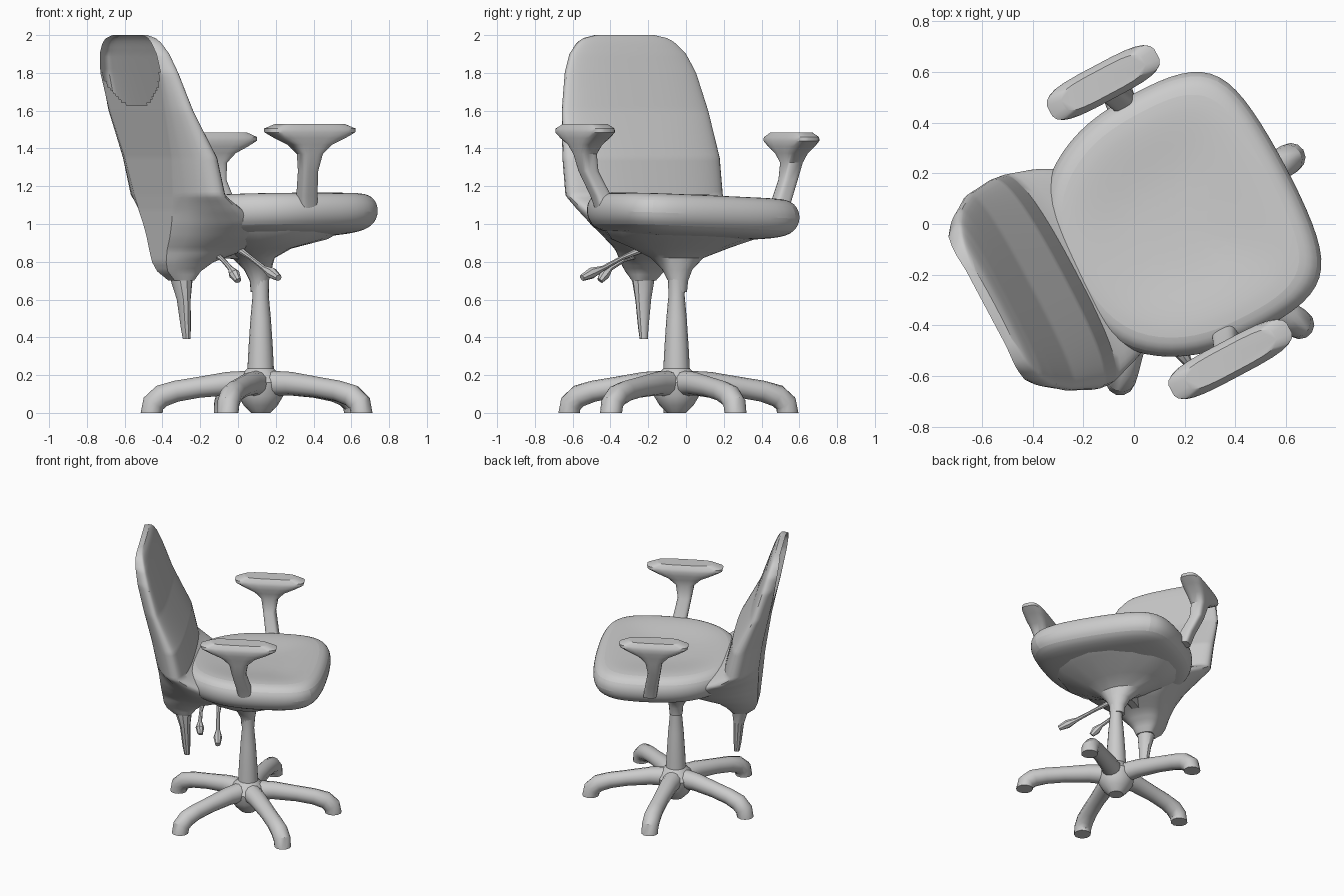
import bpy, bmesh, math
from mathutils import Vector

if "Cube" in bpy.data.objects:
    bpy.data.objects.remove(bpy.data.objects["Cube"])

TURN = math.radians(28)          # the chair is turned about z
CU, SU = math.cos(TURN), math.sin(TURN)


def P(u, v, z):
    """Chair space (u forward, v to its left) to world space."""
    return Vector((CU * u - SU * v, SU * u + CU * v, z))


def finish(name, bm, subsurf=0):
    bmesh.ops.recalc_face_normals(bm, faces=bm.faces)
    me = bpy.data.meshes.new(name)
    bm.to_mesh(me)
    bm.free()
    ob = bpy.data.objects.new(name, me)
    bpy.context.collection.objects.link(ob)
    if subsurf:
        m = ob.modifiers.new("Subdivision", 'SUBSURF')
        m.levels = m.render_levels = subsurf
    bpy.ops.object.select_all(action='DESELECT')
    ob.select_set(True)
    bpy.context.view_layer.objects.active = ob
    bpy.ops.object.shade_smooth_by_angle(angle=math.radians(35))
    return ob


def loft(name, rings, skip=None, subsurf=0):
    """Skin closed rings of points; skip(ring index, point index) leaves a gap."""
    bm = bmesh.new()
    vs = [[bm.verts.new(p) for p in r] for r in rings]
    n = len(rings[0])
    for i in range(len(vs) - 1):
        for j in range(n):
            k = (j + 1) % n
            if not (skip and skip(i, j)):
                bm.faces.new((vs[i][j], vs[i][k], vs[i + 1][k], vs[i + 1][j]))
    bm.faces.new(vs[0][::-1])
    bm.faces.new(vs[-1])
    return finish(name, bm, subsurf)


def ring(u, v, z, a, b, n=16, power=2.0):
    """Superellipse in chair space."""
    pts = []
    for i in range(n):
        t = 2 * math.pi * (i + .5) / n
        c, s = math.cos(t), math.sin(t)
        pts.append(P(u + a * math.copysign(abs(c) ** (2 / power), c),
                     v + b * math.copysign(abs(s) ** (2 / power), s), z))
    return pts


def tube(name, path, radii, n=10, flat_end=False):
    """Round tube along a world-space path."""
    path = [Vector(p) for p in path]
    ref = Vector((0, 0, 1)).cross(path[-1] - path[0]).normalized()
    rings = []
    for i, p in enumerate(path):
        d = (path[min(i + 1, len(path) - 1)] - path[max(i - 1, 0)]).normalized()
        if flat_end and i == len(path) - 1:
            d = Vector((0, 0, -1))
        up = d.cross(ref).normalized()
        rings.append([p + radii[i] * (math.cos(t) * ref + math.sin(t) * up)
                      for t in (2 * math.pi * k / n for k in range(n))])
    return loft(name, rings)


def resample(rows, steps):
    """Evenly spaced rows, interpolated on the first column."""
    out = []
    z0, z1 = rows[0][0], rows[-1][0]
    for s in range(steps + 1):
        z = z0 + (z1 - z0) * s / steps
        for a, b in zip(rows, rows[1:]):
            if a[0] <= z <= b[0] + 1e-6:
                f = (z - a[0]) / (b[0] - a[0])
                out.append([x + (y - x) * f for x, y in zip(a, b)])
                break
    return out


# Seat cushion
half = [(.645, 0), (.635, .27), (.59, .45), (.46, .53), (.25, .54),
        (.03, .53), (-.17, .45), (-.33, .29), (-.37, 0)]
outline = half + [(u, -w) for u, w in half[-2:0:-1]]
layers = [(.3, .92), (.8, .935), (.95, .975), (1, 1.045), (.97, 1.115),
          (.87, 1.155), (.6, 1.145), (.3, 1.125)]
loft("seat", [[P(.12 + (u - .12) * s, -.075 + w * s, z - .04 * w * s)
               for u, w in outline] for s, z in layers], subsurf=2)

# Tapering pan below the seat
loft("seat_pan", [ring(u, v, z, a, b) for u, v, z, a, b in (
    (.08, -.09, .64, .045, .048), (.08, -.09, .70, .05, .055),
    (.07, -.09, .76, .07, .085), (.05, -.08, .82, .10, .15),
    (.05, -.06, .87, .19, .27), (.10, -.07, .92, .34, .40),
    (.12, -.07, .97, .42, .44))])

# Backrest shell: z, rear u, front u, rear half width, full half width, centre v
rows = resample([
    (.70, -.43, -.31, .035, .06, -.06), (.75, -.48, -.27, .06, .09, -.05),
    (.80, -.50, -.20, .08, .13, -.05), (.86, -.505, -.03, .10, .20, -.05),
    (.93, -.51, .05, .13, .30, -.06), (1.0, -.515, 0, .16, .38, -.06),
    (1.07, -.52, -.14, .19, .43, -.05), (1.15, -.53, -.29, .22, .465, -.05),
    (1.35, -.56, -.34, .27, .465, -.045), (1.6, -.615, -.475, .32, .435, -.025),
    (1.8, -.655, -.545, .34, .39, -.02), (1.9, -.67, -.58, .32, .345, -.02),
    (1.96, -.677, -.605, .275, .29, -.02), (1.985, -.677, -.62, .235, .245, -.02),
    (2.0, -.672, -.635, .17, .175, -.02)], 80)
NR, NS, NF = 28, 5, 24           # points on the rear wall, each side, the front


def back_ring(z, r, f, w, h, c):
    """Flat rear wall, flared sides and a rounded front."""
    side = r + .62 * (f - r)
    pts = [P(r, c + w - 2 * w * j / NR, z) for j in range(NR)]
    flare = [(r + (side - r) * k / NS, w + (h - w) * math.sin(k / NS * math.pi / 2) ** .9)
             for k in range(NS)]
    pts += [P(u, c - x, z) for u, x in flare]
    for j in range(NF + 1):
        t = math.pi * j / NF - math.pi / 2
        s = math.sin(t)
        pts.append(P(side + (f - side) * max(math.cos(t), 0) ** .7,
                     c + h * math.copysign(abs(s) ** .8, s), z))
    return pts + [P(u, c + x, z) for u, x in flare[:0:-1]]


def rear_hole(i, j):
    """Open hollow in the upper rear of the backrest."""
    z, w = rows[i][0], rows[i][3]
    if j >= NR or z < 1.615 or z > 1.985:
        return False
    return z > 1.88 or abs(1 - 2 * (j + .5) / NR) * w < .35 * math.sqrt(1 - ((1.9 - z) / .29) ** 2)


loft("backrest", [back_ring(*r) for r in rows], rear_hole)

# Strut hanging below the backrest
loft("rear_strut", [ring(u, v, z, a, b, 10) for u, v, z, a, b in (
    (-.345, -.07, .39, .02, .022), (-.35, -.07, .45, .027, .028),
    (-.36, -.065, .6, .036, .045), (-.37, -.06, .7, .058, .06),
    (-.37, -.05, .76, .075, .07))])

# Bracket joining backrest and seat pan
tube("back_bracket", [P(-.25, -.05, .88), P(-.1, -.06, .89), P(.08, -.08, .88)],
     [.08, .075, .08])

# Armrests: z, u and v offset, half length, half width
ARM = [(1.06, .04, -.11, .05, .05), (1.15, .025, -.08, .05, .048),
       (1.28, 0, -.02, .048, .046), (1.37, 0, 0, .065, .05),
       (1.42, 0, 0, .12, .062), (1.455, 0, 0, .20, .072),
       (1.485, 0, 0, .26, .075), (1.505, 0, 0, .265, .07), (1.53, 0, 0, .20, .052)]
for name, u0, v0, side, drop in (("right_armrest", .085, -.65, -1, 0),
                                 ("left_armrest", .155, .55, 1, .045)):
    loft(name, [ring(u0 + du, v0 + side * dv, z - drop, a * (1 - drop * 2), b, 24, 3.6)
                for z, du, dv, a, b in ARM])

# Gas column and hub, turned around the base centre
BX, BY = .12, -.05
profile = [(.05, 0), (.09, .04), (.12, .09), (.13, .16), (.10, .205), (.07, .235),
           (.064, .35), (.054, .5), (.043, .62), (.046, .74), (.06, .82)]
loft("column", [[Vector((BX + r * math.cos(t), BY + r * math.sin(t), z))
                 for t in (2 * math.pi * k / 16 for k in range(16))]
                for r, z in profile])

# Five curved legs
for i, (deg, s) in enumerate(((32, .99), (108, 1.04), (181, .97), (253, 1.0), (327, 1.07))):
    a = math.radians(deg)
    leg = [(.03, .155), (.18, .155), (.34, .135), (.46, .115), (.54, .09),
           (.585, .05), (.595, 0)]
    tube(f"leg_{i + 1}", [(BX + s * r * math.cos(a), BY + s * r * math.sin(a), z)
                          for r, z in leg],
         [.07, .062, .055, .056, .06, .06, .058], 12, True)

# Two adjustment levers with paddle ends
for i, path in enumerate(([(-.13, -.22, .85), (-.08, -.33, .81), (-.04, -.4, .765),
                           (-.02, -.43, .735), (0, -.455, .70)],
                          [(0, -.22, .87), (.07, -.34, .82), (.14, -.44, .765),
                           (.18, -.5, .74), (.215, -.55, .715)])):
    tube(f"lever_{i + 1}", path, [.02, .012, .014, .03, .018], 8)
